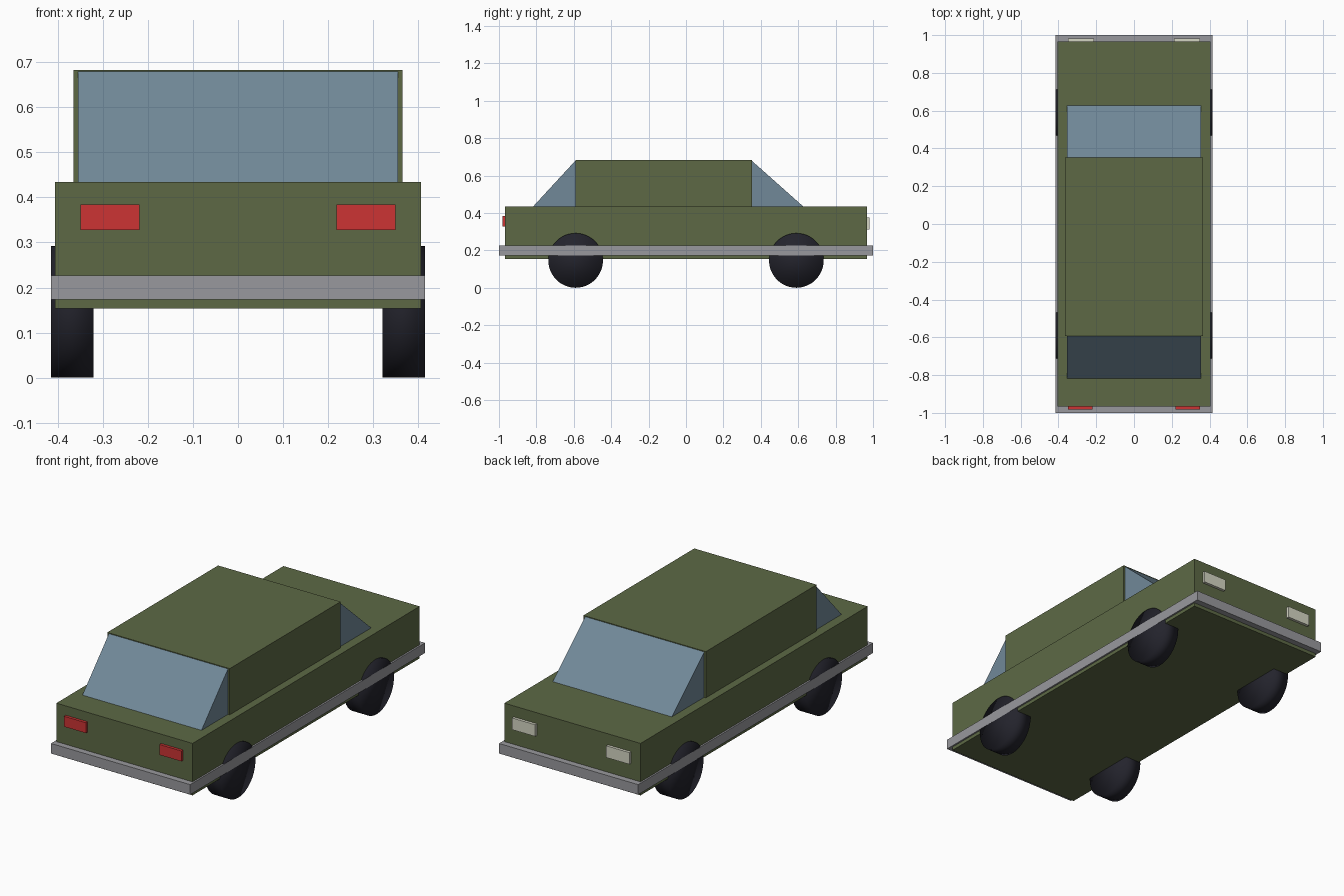
import bpy, bmesh, math

cube = bpy.data.objects.get("Cube")
if cube:
    bpy.data.objects.remove(cube, do_unlink=True)


def material(name, rgb):
    """Flat material from display RGB (0-255), stored as linear values."""
    lin = [((c / 255 + 0.055) / 1.055) ** 2.4 for c in rgb]
    m = bpy.data.materials.new(name)
    m.use_nodes = True
    m.diffuse_color = (*lin, 1)
    m.node_tree.nodes["Principled BSDF"].inputs["Base Color"].default_value = (*lin, 1)
    return m


GREEN = material("olive paint", (93, 105, 69))
GLASS = material("blue glass", (113, 137, 153))
GREY = material("grey trim", (153, 153, 157))
RED = material("red lamp", (204, 51, 51))
WHITE = material("pale lamp", (213, 214, 196))
RUBBER = material("black rubber", (35, 35, 44))


def prism(name, profile, x0, x1, mat):
    """Extrude a (y, z) profile from x0 to x1."""
    bm = bmesh.new()
    face = bm.faces.new([bm.verts.new((x0, y, z)) for y, z in profile])
    ext = bmesh.ops.extrude_face_region(bm, geom=[face])["geom"]
    moved = [v for v in ext if isinstance(v, bmesh.types.BMVert)]
    bmesh.ops.translate(bm, verts=moved, vec=(x1 - x0, 0, 0))
    bmesh.ops.recalc_face_normals(bm, faces=bm.faces)
    mesh = bpy.data.meshes.new(name)
    bm.to_mesh(mesh)
    bm.free()
    mesh.materials.append(mat)
    obj = bpy.data.objects.new(name, mesh)
    bpy.context.collection.objects.link(obj)
    return obj


def box(name, x0, x1, y0, y1, z0, z1, mat):
    return prism(name, [(y0, z0), (y1, z0), (y1, z1), (y0, z1)], x0, x1, mat)


# Body, cabin and the trim band running all round
DECK, ROOF = 0.434, 0.683
box("body", -0.406, 0.406, -0.967, 0.967, 0.154, DECK, GREEN)
box("cabin", -0.365, 0.365, -0.592, 0.352, DECK, ROOF, GREEN)
box("bumper_band", -0.415, 0.415, -1, 1, 0.173, 0.227, GREY)

# Sloping glass wedges against the cabin
for name, base, wall in (("front_window", -0.818, -0.592), ("back_window", 0.628, 0.352)):
    prism(name, [(base, DECK), (wall, DECK), (wall, ROOF - 0.004)], -0.355, 0.355, GLASS)

# Lamps and wheels on both sides
for side, s in (("left", 1), ("right", -1)):
    box("front_lamp_" + side, s * 0.219, s * 0.35, -0.982, -0.96, 0.328, 0.384, RED)
    box("back_lamp_" + side, s * 0.212, s * 0.35, 0.96, 0.982, 0.312, 0.375, WHITE)
    for end, y in (("front", -0.59), ("back", 0.59)):
        bpy.ops.mesh.primitive_cylinder_add(
            vertices=48, radius=0.146, depth=0.094,
            location=(s * 0.3678, y, 0.146), rotation=(0, math.pi / 2, 0))
        wheel = bpy.context.object
        wheel.name = f"{end}_wheel_{side}"
        wheel.data.materials.append(RUBBER)
        bpy.ops.object.shade_smooth()
